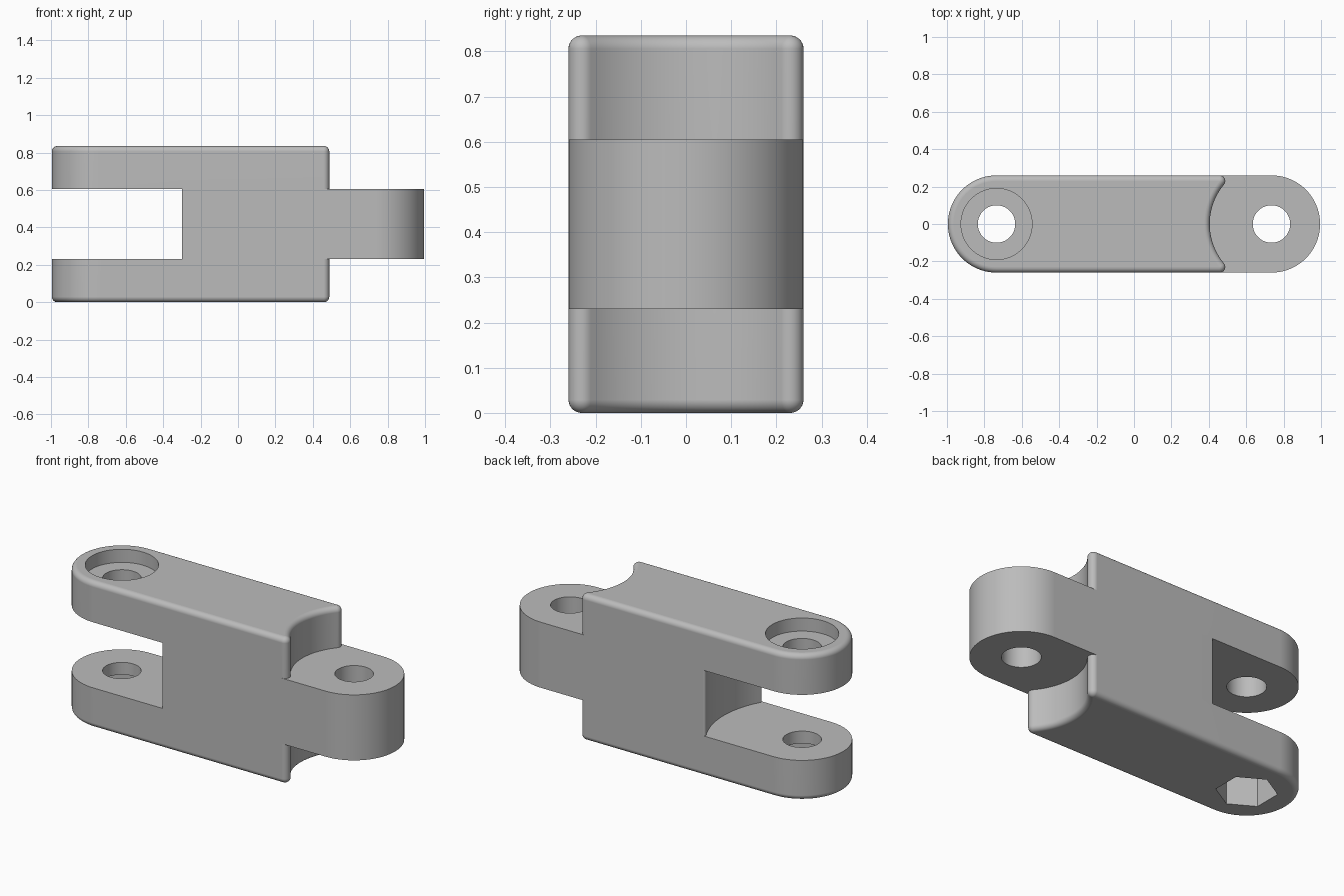
import bpy
import bmesh
from math import sin, cos, pi, sqrt, atan2

if "Cube" in bpy.data.objects:
    bpy.data.objects.remove(bpy.data.objects["Cube"], do_unlink=True)

HEIGHT, HALF, PIVOT = 0.835, 0.26, 0.735   # overall height, half width, pivot offset
SHELF = 0.23                               # fork plate thickness
EDGE = 0.029                               # rounded rim radius

grey = bpy.data.materials.new("light_grey")
grey.use_nodes = True
color = (0.5, 0.5, 0.5, 1)
grey.diffuse_color = color
grey.node_tree.nodes["Principled BSDF"].inputs["Base Color"].default_value = color


def arc(cx, cy, radius, start, end, steps):
    return [(cx + radius * cos(start + (end - start) * i / steps),
             cy + radius * sin(start + (end - start) * i / steps))
            for i in range(steps + 1)]


def notch(center, side, radius, fillet, inset=0.0):
    """Concave end with filleted tips, listed from -y to +y."""
    tip_y = HALF - fillet
    tip_u = sqrt((radius + fillet) ** 2 - tip_y ** 2)
    lean = atan2(tip_y, tip_u)
    low = arc(tip_u, -tip_y, fillet - inset, 1.5 * pi, pi - lean, 10)
    hollow = arc(0, 0, radius + inset, -lean, lean, 32)[1:-1]
    high = [(u, -y) for u, y in reversed(low)]
    return [(center - side * u, y) for u, y in low + hollow + high]


slot = notch(-PIVOT, -1, 0.50, 0.01)
seat = notch(PIVOT, 1, 0.33, 0.03)
round_end = arc(-PIVOT, 0, HALF, pi / 2, 1.5 * pi, 40)
tongue = arc(PIVOT, 0, HALF, -pi / 2, pi / 2, 40)


def plate_outline(inset):
    side_y, side_x = HALF - inset, slot[0][0]
    return (arc(-PIVOT, 0, side_y, pi / 2, 1.5 * pi, 40) + [(side_x, -side_y)]
            + notch(PIVOT, 1, 0.33, 0.03, inset) + [(side_x, side_y)])


middle_outline = slot[::-1] + [seat[0]] + tongue + [seat[-1]]

bm = bmesh.new()


def ring(points, z):
    return [bm.verts.new((x, y, z)) for x, y in points]


def loft(rings):
    for a, b in zip(rings, rings[1:]):
        for i in range(len(a)):
            j = (i + 1) % len(a)
            bm.faces.new((a[i], a[j], b[j], b[i]))


# Fork plates with rounded outer rims, plus the flat shelves facing the middle
for flip in (False, True):
    def level(z):
        return HEIGHT - z if flip else z
    rings = []
    for k in range(9):
        a = k / 8 * pi / 2
        rings.append(ring(plate_outline(EDGE * (1 - sin(a))), level(EDGE * (1 - cos(a)))))
    rings.append(ring(plate_outline(0), level(SHELF)))
    loft(rings)
    bm.faces.new(rings[0])
    bm.faces.new(ring(round_end + slot, level(SHELF)))
    bm.faces.new(ring(seat + tongue[::-1], level(SHELF)))

# Middle layer: slot wall, sides and tongue end
loft([ring(middle_outline, SHELF), ring(middle_outline, HEIGHT - SHELF)])
bmesh.ops.remove_doubles(bm, verts=bm.verts, dist=1e-5)
bmesh.ops.recalc_face_normals(bm, faces=bm.faces)
mesh = bpy.data.meshes.new("hinge_link")
bm.to_mesh(mesh)
bm.free()
link = bpy.data.objects.new("hinge_link", mesh)
bpy.context.collection.objects.link(link)
mesh.materials.append(grey)


def cut(name, x, radius, bottom, top, sides=64, turn=0.0):
    bpy.ops.mesh.primitive_cylinder_add(vertices=sides, radius=radius, depth=top - bottom,
                                        location=(x, 0, (bottom + top) / 2),
                                        rotation=(0, 0, turn))
    cutter = bpy.context.object
    cutter.name = name
    cutter.hide_render = True
    cutter.data.materials.append(grey)
    bpy.ops.object.select_all(action="DESELECT")
    link.select_set(True)
    bpy.context.view_layer.objects.active = link
    mod = link.modifiers.new(name, "BOOLEAN")
    mod.operation, mod.solver, mod.object = "DIFFERENCE", "EXACT", cutter
    bpy.ops.object.modifier_apply(modifier=name)
    bpy.data.objects.remove(cutter, do_unlink=True)


# Pin holes, screw head recess on top, hexagonal nut pocket underneath
cut("tongue_hole", PIVOT, 0.10, -0.1, HEIGHT + 0.1)
cut("fork_hole", -PIVOT, 0.10, -0.1, HEIGHT + 0.1)
cut("head_recess", -PIVOT, 0.19, HEIGHT - 0.075, HEIGHT + 0.1)
cut("nut_pocket", -PIVOT, 0.157, -0.1, 0.16, sides=6, turn=0.0)

# Smooth curves, crisp corners, flat planes
bpy.ops.object.shade_smooth_by_angle(angle=pi / 6)
for face in link.data.polygons:
    if abs(face.normal.z) > 0.999:
        face.use_smooth = False
weighted = link.modifiers.new("weighted_normals", "WEIGHTED_NORMAL")
weighted.keep_sharp = True
